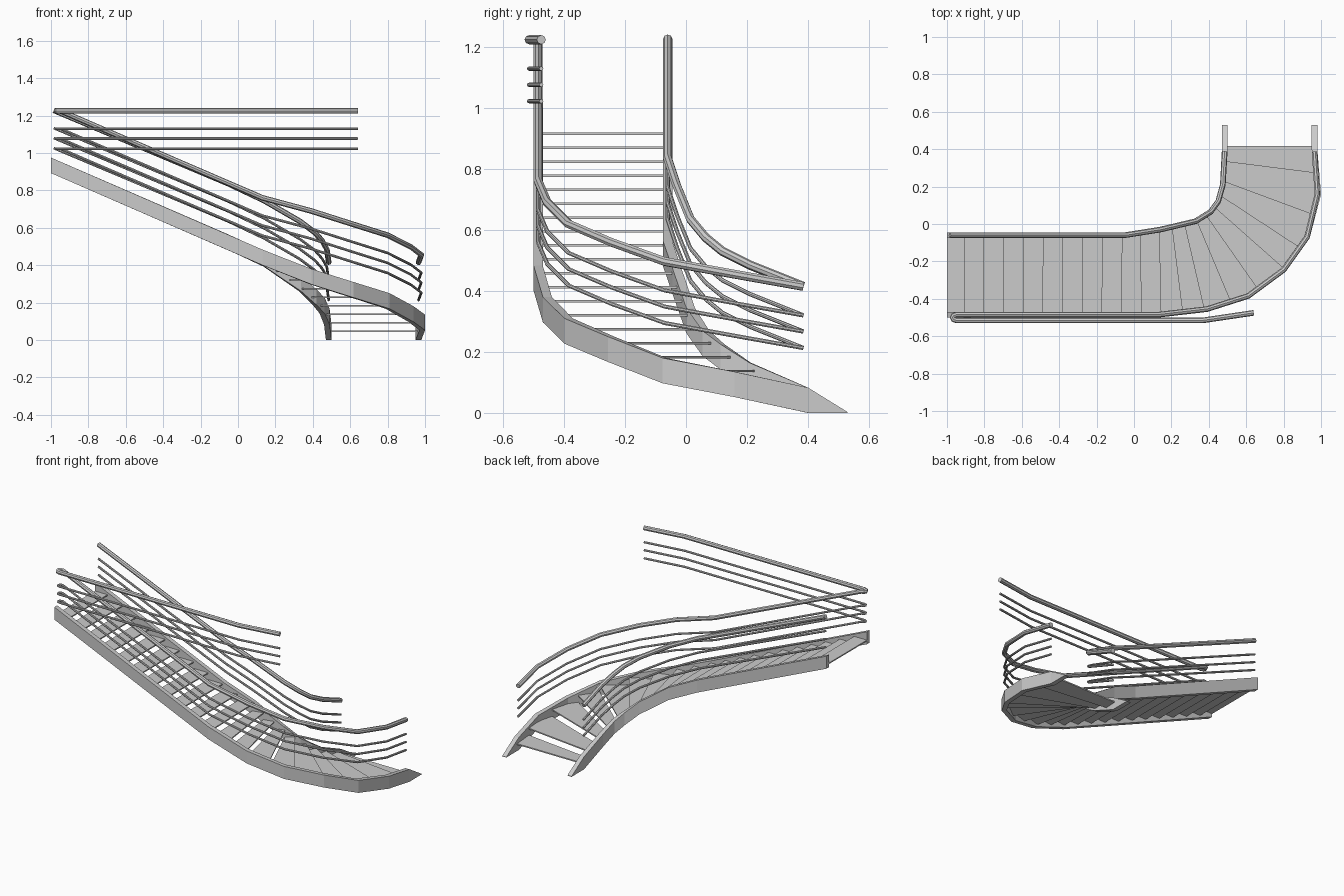
import bpy
import bmesh
from mathutils import Vector

cube = bpy.data.objects.get("Cube")
if cube:
    bpy.data.objects.remove(cube, do_unlink=True)

STRINGER_H = 0.083
HALF_W = 0.015
RISE = 0.0458
STEPS = 20
TREAD_T = 0.008


def make_material(name, rgb):
    mat = bpy.data.materials.new(name)
    mat.use_nodes = True
    color = (*rgb, 1)
    mat.diffuse_color = color
    mat.node_tree.nodes["Principled BSDF"].inputs["Base Color"].default_value = color
    return mat


grey = make_material("painted grey steel", (0.6, 0.6, 0.6))

# Plan position and top height of each stringer, from the upper to the lower end
outer = [(-1, -.485, .975), (.13, -.485, .483), (.39, -.455, .38), (.61, -.385, .31),
         (.80, -.245, .25), (.925, -.07, .18), (.985, .16, .135), (.965, .40, .083),
         (.965, .53, .003)]
inner = [(-1, -.06, .975), (-.05, -.06, .563), (.14, -.03, .475), (.33, .015, .345),
         (.41, .065, .27), (.45, .12, .225), (.475, .21, .165), (.485, .40, .083),
         (.485, .53, .003)]

# Handrail centre lines
outer_rail = [(-.95, -.485, 1.225), (.13, -.485, .76), (.39, -.455, .69), (.61, -.385, .62),
              (.80, -.245, .56), (.925, -.07, .497), (.98, .16, .455), (.965, .385, .415)]
inner_rail = [(-.985, -.06, 1.228), (-.05, -.06, .835), (.14, -.03, .745), (.33, .015, .635),
              (.41, .065, .575), (.45, .12, .53), (.475, .21, .485), (.485, .385, .415)]

# Level rail that turns back from the top of the outer rail
level_rail = [(.64, -.475), (.37, -.515), (-.95, -.515), (-.965, -.51), (-.97, -.5), (-.965, -.49)]
outer_rail = [(x, y, 1.225) for x, y in level_rail] + outer_rail


def finish(bm, name):
    bmesh.ops.recalc_face_normals(bm, faces=bm.faces)
    mesh = bpy.data.meshes.new(name)
    bm.to_mesh(mesh)
    bm.free()
    mesh.materials.append(grey)
    obj = bpy.data.objects.new(name, mesh)
    bpy.context.collection.objects.link(obj)
    return obj


def side_vector(path, i):
    """Mitred horizontal offset at a path point."""
    flat = [Vector(p[:2]) for p in path]
    a = (flat[i] - flat[max(i - 1, 0)])
    b = (flat[min(i + 1, len(flat) - 1)] - flat[i])
    a = a.normalized() if a.length else b.normalized()
    b = b.normalized() if b.length else a
    t = (a + b).normalized()
    return Vector((-t.y, t.x, 0)) * (HALF_W / max(t.dot(a), .5))


def stringer(name, path):
    bm = bmesh.new()
    rings = []
    for i, (x, y, top) in enumerate(path):
        side = side_vector(path, i)
        low = max(top - STRINGER_H, 0)
        rings.append([bm.verts.new(Vector((x, y, z)) + side * s)
                      for s, z in ((-1, low), (1, low), (1, top), (-1, top))])
    for r, s in zip(rings, rings[1:]):
        for k in range(4):
            n = (k + 1) % 4
            bm.faces.new((r[k], r[n], s[n], s[k]))
    bm.faces.new(rings[0])
    bm.faces.new(rings[-1])
    return finish(bm, name)


def at_height(path, z):
    """Plan position where the middle of a stringer reaches height z."""
    mids = [(x, y, max(t - STRINGER_H / 2, 0)) for x, y, t in path]
    if z >= mids[0][2]:
        return mids[0][:2]
    for a, b in zip(mids, mids[1:]):
        if a[2] >= z >= b[2]:
            f = (a[2] - z) / (a[2] - b[2])
            return a[0] + (b[0] - a[0]) * f, a[1] + (b[1] - a[1]) * f
    return mids[-1][:2]


def tread(number):
    """Thin plate between two neighbouring nosing lines."""
    z = RISE * number
    low = max(z - RISE / 2, .036)
    high = z + RISE / 2 if number < STEPS else 2
    plan = [at_height(outer, low), at_height(outer, high),
            at_height(inner, high), at_height(inner, low)]
    bm = bmesh.new()
    face = bm.faces.new([bm.verts.new((x, y, z - TREAD_T / 2)) for x, y in plan])
    ext = bmesh.ops.extrude_face_region(bm, geom=[face])
    moved = [g for g in ext["geom"] if isinstance(g, bmesh.types.BMVert)]
    bmesh.ops.translate(bm, verts=moved, vec=(0, 0, TREAD_T))
    return finish(bm, f"tread_{number}")


def tube(name, path, drop, radius):
    """Round bar along a path, lowered by drop."""
    curve = bpy.data.curves.new(name, "CURVE")
    curve.dimensions = "3D"
    curve.bevel_depth = radius
    curve.bevel_resolution = 2
    curve.use_fill_caps = True
    spline = curve.splines.new("POLY")
    spline.points.add(len(path) - 1)
    for point, (x, y, z) in zip(spline.points, path):
        point.co = (x, y, z - drop, 1)
    curve.materials.append(grey)
    obj = bpy.data.objects.new(name, curve)
    bpy.context.collection.objects.link(obj)
    bpy.ops.object.select_all(action="DESELECT")
    obj.select_set(True)
    bpy.context.view_layer.objects.active = obj
    bpy.ops.object.convert(target="MESH")
    bpy.ops.object.shade_smooth_by_angle()
    return obj


# Side stringers
stringer("outer_stringer", outer)
stringer("inner_stringer", inner)

# Open treads
for n in range(1, STEPS + 1):
    tread(n)

# Handrails with three thinner bars below each
for side, path in (("outer", outer_rail), ("inner", inner_rail)):
    tube(f"{side}_handrail", path, 0, .015)
    for k, drop in enumerate((.095, .148, .202)):
        tube(f"{side}_bar_{k + 1}", path, drop, .007)
